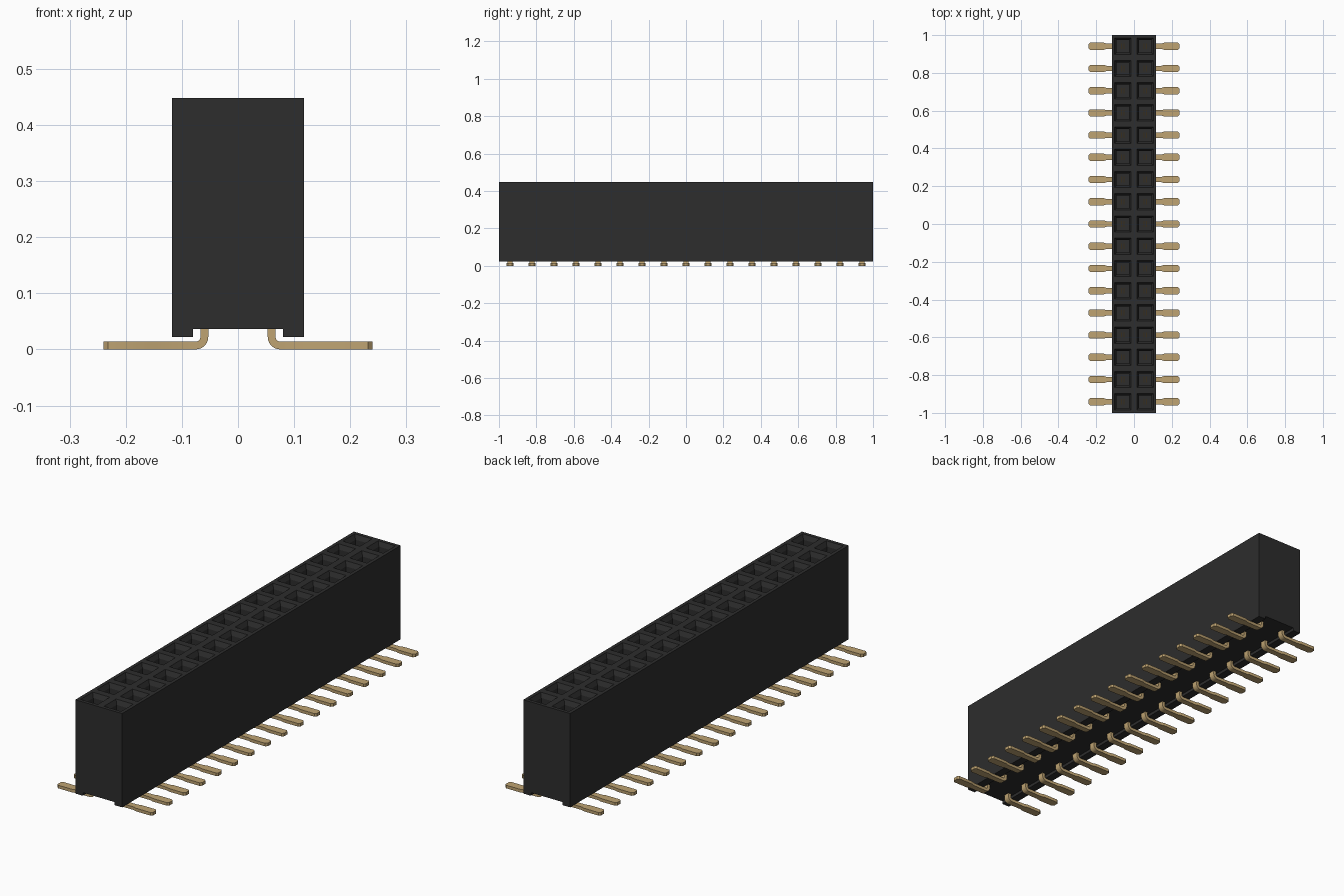
import bpy, bmesh, math
from mathutils import Vector

cube = bpy.data.objects.get("Cube")
if cube:
    bpy.data.objects.remove(cube, do_unlink=True)

ROWS = 17
PITCH = 2 / ROWS
HALF = PITCH            # half width of the two-column housing
TOP, UNDER, FOOT = 0.448, 0.036, 0.022


def material(name, rgb, rough):
    m = bpy.data.materials.new(name)
    m.use_nodes = True
    m.diffuse_color = (*rgb, 1)
    b = m.node_tree.nodes["Principled BSDF"]
    b.inputs["Base Color"].default_value = (*rgb, 1)
    b.inputs["Roughness"].default_value = rough
    return m


black = material("black plastic", (0.026, 0.026, 0.026), 0.6)
gold = material("gold plating", (0.52, 0.37, 0.17), 0.4)


def finish(bm, name, mat):
    bmesh.ops.recalc_face_normals(bm, faces=bm.faces)
    me = bpy.data.meshes.new(name)
    bm.to_mesh(me)
    bm.free()
    me.materials.append(mat)
    ob = bpy.data.objects.new(name, me)
    bpy.context.collection.objects.link(ob)
    return ob


def add_box(bm, lo, hi):
    v = bmesh.ops.create_cube(bm, size=1)["verts"]
    for p in v:
        p.co = [lo[i] + (p.co[i] + 0.5) * (hi[i] - lo[i]) for i in range(3)]


# Housing: one top cell per contact, sunk into a funnel and a deep shaft
bm = bmesh.new()
bmesh.ops.create_grid(bm, x_segments=2, y_segments=ROWS, size=1)
for v in bm.verts:
    v.co = (v.co.x * HALF, v.co.y, TOP)
cells = list(bm.faces)
rim = [e for e in bm.edges if e.is_boundary]
ext = bmesh.ops.extrude_edge_only(bm, edges=rim)["geom"]
for v in [g for g in ext if isinstance(g, bmesh.types.BMVert)]:
    v.co.z = UNDER
bmesh.ops.edgeloop_fill(bm, edges=[e for e in bm.edges if e.is_boundary])
bmesh.ops.inset_individual(bm, faces=cells, thickness=0.022)
bmesh.ops.inset_individual(bm, faces=cells, thickness=0.015)
for f in cells:
    for v in f.verts:
        v.co.z = TOP - 0.02
for f in bmesh.ops.extrude_discrete_faces(bm, faces=cells)["faces"]:
    for v in f.verts:
        v.co.z = 0.07
finish(bm, "housing", black)

# Standoff rails along both lower edges
bm = bmesh.new()
for s in (-1, 1):
    x = sorted((s * 0.08, s * HALF))
    add_box(bm, (x[0], -1, FOOT), (x[1], 1, UNDER))
finish(bm, "standoff_rails", black)

# Bent pin path: (distance from centre, height, half width) on both sheet faces
T, R = 0.014, 0.022
path = [(0.24, 0, 0.011), (0.232, 0, 0.019), (0.16, 0, 0.019), (0.145, 0, 0.014)]
BX = 0.053 + R
outer = [(x, z, w) for x, z, w in path]
inner = [(x, T, w) for x, z, w in path]
for i in range(7):
    a = math.radians(15 * i)
    for side, r in ((outer, R), (inner, R - T)):
        side.append((BX - r * math.sin(a), R - r * math.cos(a), 0.014))
outer.append((0.053, 0.06, 0.014))
inner.append((0.053 + T, 0.06, 0.014))


def add_pin(bm, s, y):
    rings = []
    for (ox, oz, w), (ix, iz, _) in zip(outer, inner):
        rings.append([bm.verts.new(Vector(c)) for c in (
            (s * ox, y - w, oz), (s * ox, y + w, oz),
            (s * ix, y + w, iz), (s * ix, y - w, iz))])
    for a, b in zip(rings, rings[1:]):
        for k in range(4):
            n = (k + 1) % 4
            bm.faces.new((a[k], a[n], b[n], b[k]))
    bm.faces.new(rings[0])
    bm.faces.new(rings[-1])


pins, springs = bmesh.new(), bmesh.new()
for r in range(ROWS):
    y = (r - (ROWS - 1) / 2) * PITCH
    for s in (-1, 1):
        add_pin(pins, s, y)
        cx = s * PITCH / 2
        # Pair of contact leaves inside each shaft, with a strip between them
        for d in (-1, 1):
            xs = sorted((cx + d * 0.004, cx + d * 0.009))
            add_box(springs, (xs[0], y - 0.015, 0.07), (xs[1], y + 0.015, 0.41))
pin_ob = finish(pins, "solder_pins", gold)
finish(springs, "contact_springs", gold)

# Smooth only the bends
bpy.ops.object.select_all(action='DESELECT')
pin_ob.select_set(True)
bpy.context.view_layer.objects.active = pin_ob
bpy.ops.object.shade_smooth_by_angle(angle=math.radians(20))
